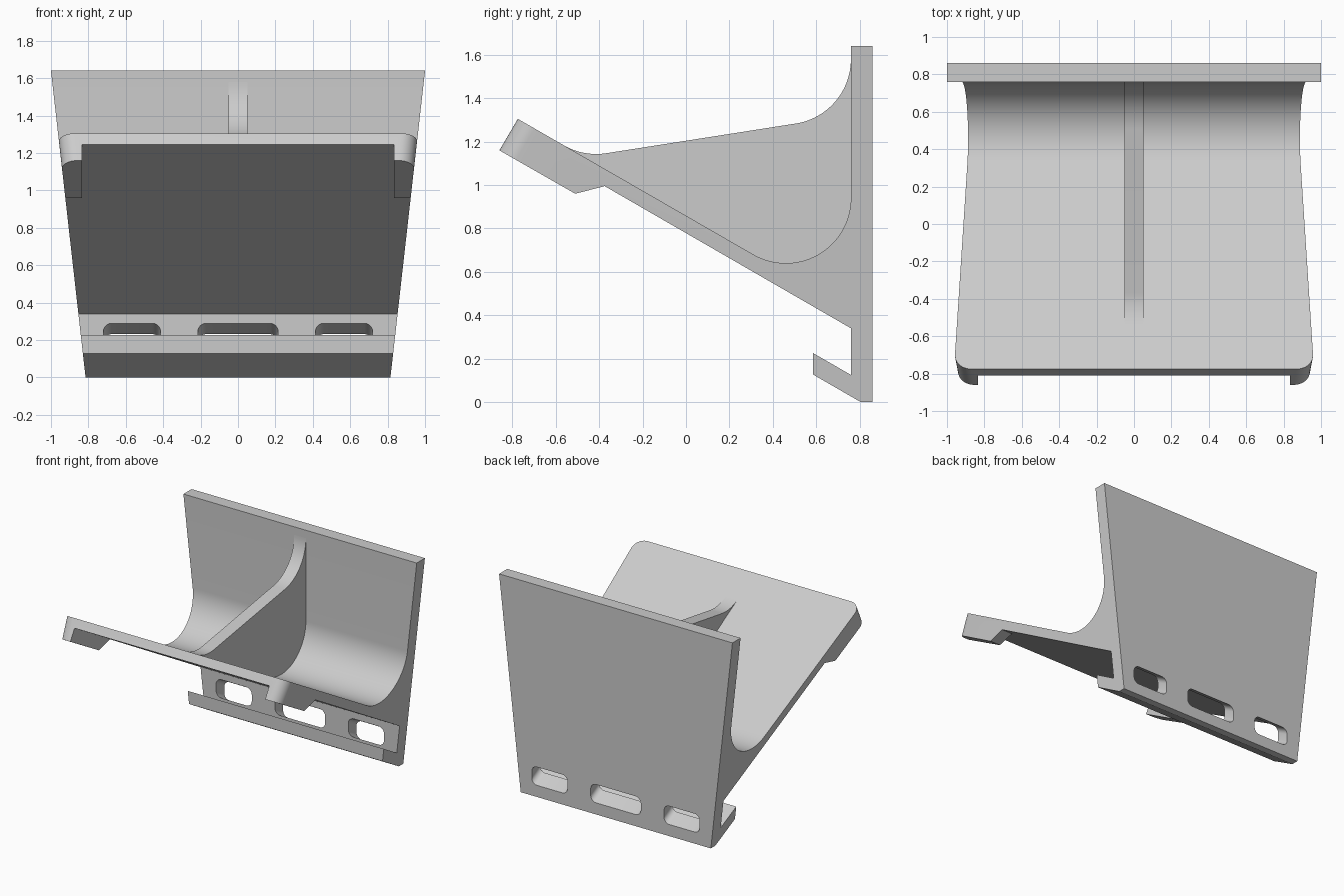
import bpy, bmesh
from math import sin, cos, tan, radians

if "Cube" in bpy.data.objects:
    bpy.data.objects.remove(bpy.data.objects["Cube"])

grey = bpy.data.materials.new("plain_grey")
grey.use_nodes = True
grey.diffuse_color = (0.6, 0.6, 0.6, 1)
grey.node_tree.nodes["Principled BSDF"].inputs["Base Color"].default_value = (0.6, 0.6, 0.6, 1)

SLOPE = tan(radians(30))


def half_width(z):
    return 0.815 + 0.1128 * z


def arc(cy, cz, r, start, end, steps):
    angles = [radians(start + (end - start) * i / steps) for i in range(steps + 1)]
    return [(cy + r * cos(a), cz + r * sin(a)) for a in angles]


def prism(name, ring_a, ring_b, bevel=None):
    """Solid between two matching rings of 3D points; bevel = profile edge start to round."""
    bm = bmesh.new()
    a = [bm.verts.new(p) for p in ring_a]
    b = [bm.verts.new(p) for p in ring_b]
    n = len(a)
    bm.faces.new(a)
    bm.faces.new(b[::-1])
    for i in range(n):
        j = (i + 1) % n
        bm.faces.new((a[j], a[i], b[i], b[j]))
    bmesh.ops.recalc_face_normals(bm, faces=bm.faces)
    if bevel is not None:
        edges = [bm.edges.get((s[bevel], s[bevel + 1])) for s in (a, b)]
        bmesh.ops.bevel(bm, geom=edges, offset=0.09, offset_type='OFFSET',
                        segments=10, profile=0.5, affect='EDGES')
    mesh = bpy.data.meshes.new(name)
    bm.to_mesh(mesh)
    bm.free()
    mesh.materials.append(grey)
    obj = bpy.data.objects.new(name, mesh)
    bpy.context.collection.objects.link(obj)
    return obj


def activate(obj):
    bpy.ops.object.select_all(action='DESELECT')
    obj.select_set(True)
    bpy.context.view_layer.objects.active = obj


def extrude(name, profile, x0, x1):
    return prism(name, [(x0, y, z) for y, z in profile], [(x1, y, z) for y, z in profile])


def cut(obj, cutter):
    mod = obj.modifiers.new("cut", 'BOOLEAN')
    mod.operation = 'DIFFERENCE'
    mod.solver = 'EXACT'
    mod.object = cutter
    activate(obj)
    bpy.ops.object.modifier_apply(modifier=mod.name)
    bpy.data.objects.remove(cutter)


# Tapered body: sloping shelf with front lugs, back plate and lower hook
profile = [(-0.775, 1.305), (-0.86, 1.16), (-0.51, 0.96), (-0.375, 0.995),
           (0.76, 0.34), (0.76, 0.125), (0.585, 0.226), (0.585, 0.127),
           (0.805, 0.0), (0.86, 0.0), (0.86, 1.642), (0.76, 1.642)]
profile += arc(0.46, 0.94, 0.3, 0, -120, 32)
body = prism("bracket_body",
             [(-half_width(z), y, z) for y, z in profile],
             [(half_width(z), y, z) for y, z in profile], bevel=0)

# Space between the two lugs
front, back = -1.0, -0.375
pocket = [(front, 0.995 + (back - front) * SLOPE), (back, 0.995), (back, 0.8), (front, 0.8)]
cut(body, extrude("lug_gap_cutter", pocket, -0.835, 0.835))


# Rounded slots slanting up through the foot of the back plate
def slot(cx, half):
    r, low, high = 0.045, 0.09, 0.232
    ring = []
    for x, z, start in ((cx + half - r, high - r, 0), (cx - half + r, high - r, 90),
                        (cx - half + r, low + r, 180), (cx + half - r, low + r, 270)):
        ring += arc(x, z, r, start, start + 90, 6)
    ends = [[(x, y, z + (0.86 - y) * SLOPE) for x, z in ring] for y in (0.9, 0.72)]
    return prism("slot_cutter", *ends)


for centre, half in ((-0.567, 0.153), (0, 0.215), (0.567, 0.153)):
    cut(body, slot(centre, half))

# Central rib between shelf and back plate
rib_profile = arc(-0.414, 1.443, 0.3, 240, 279, 14)
rib_profile += arc(0.46, 1.58, 0.3, -81, 0, 24)
rib_profile += [(0.8, 1.58), (0.8, 0.36), (-0.55, 1.15)]
rib = extrude("centre_rib", rib_profile, -0.05, 0.05)

for obj in (body, rib):
    activate(obj)
    bpy.ops.object.shade_smooth_by_angle(angle=radians(25))
